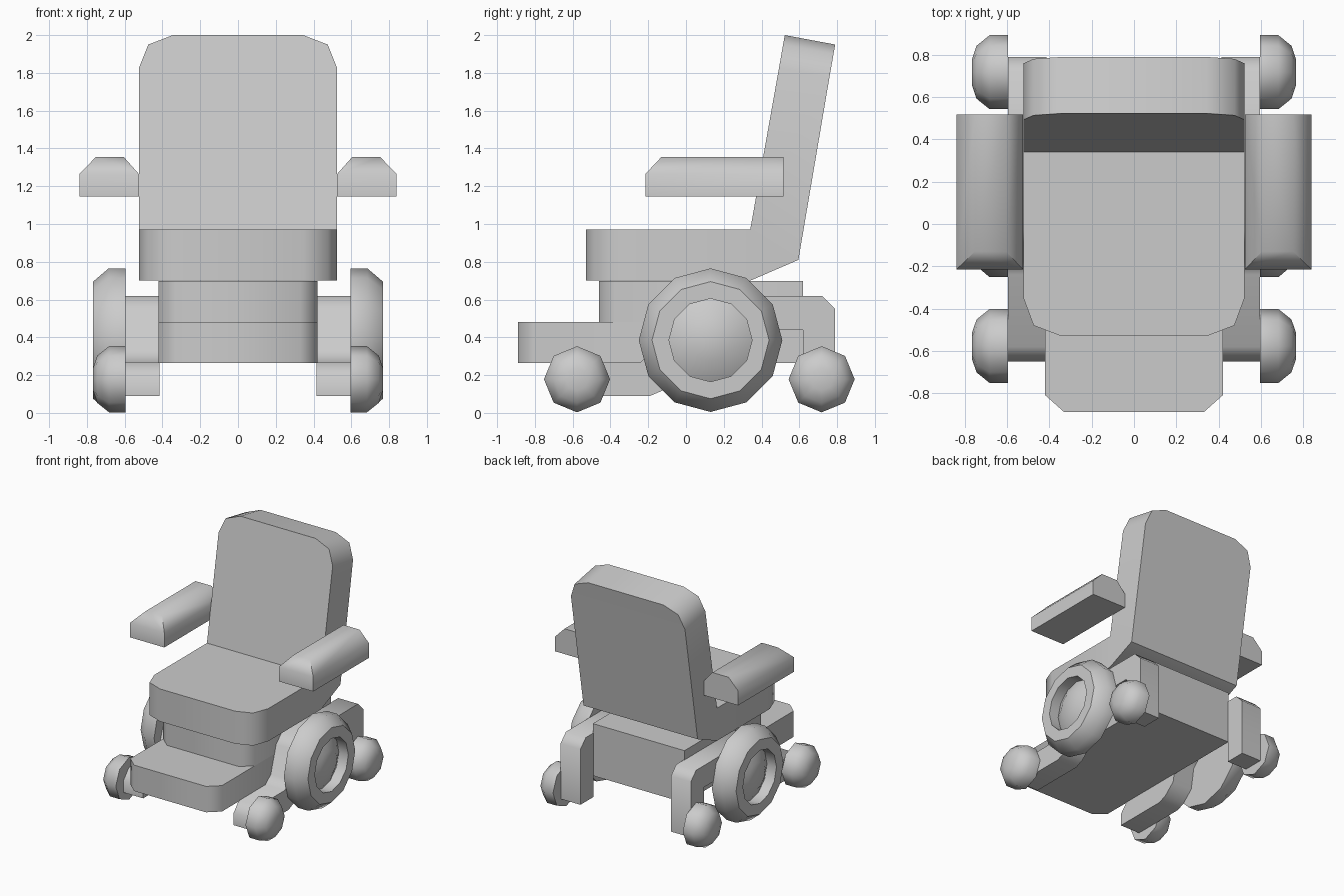
import bpy, bmesh
from math import radians, sin, cos, tau

if "Cube" in bpy.data.objects:
    bpy.data.objects.remove(bpy.data.objects["Cube"])


def finish(name, bm, angle=50, mirror=False):
    """Turn a bmesh into an object with smooth shading kept sharp by angle."""
    bmesh.ops.recalc_face_normals(bm, faces=bm.faces)
    me = bpy.data.meshes.new(name)
    bm.to_mesh(me)
    bm.free()
    me.shade_smooth()
    me.set_sharp_from_angle(angle=radians(angle))
    ob = bpy.data.objects.new(name, me)
    bpy.context.collection.objects.link(ob)
    if mirror:
        ob.modifiers.new("mirror", 'MIRROR').use_mirror_merge = False
    return ob


def prism(name, low, high, **kw):
    """Closed solid between two matching outlines."""
    bm = bmesh.new()
    a = [bm.verts.new(p) for p in low]
    b = [bm.verts.new(p) for p in high]
    n = len(a)
    bm.faces.new(a)
    bm.faces.new(b)
    for i in range(n):
        j = (i + 1) % n
        bm.faces.new((a[i], a[j], b[j], b[i]))
    return finish(name, bm, **kw)


def plan_block(name, half, z0, z1):
    """Symmetric plan outline (right half given) extruded upward."""
    plan = half + [(-x, y) for x, y in reversed(half)]
    prism(name, [(x, y, z0) for x, y in plan], [(x, y, z1) for x, y in plan])


def lathe(name, profile, sides, y, z, angle):
    """Spin an (x, radius) profile about the x direction, mirrored to both sides."""
    bm = bmesh.new()
    rings = [[bm.verts.new((x, y + r * sin(tau * i / sides), z + r * cos(tau * i / sides)))
              for i in range(sides)] for x, r in profile]
    for a, b in zip(rings, rings[1:]):
        for i in range(sides):
            j = (i + 1) % sides
            bm.faces.new((a[i], a[j], b[j], b[i]))
    bm.faces.new(rings[0])
    bm.faces.new(rings[-1])
    finish(name, bm, angle, mirror=True)


# Seat and leaning backrest: stations of (half width, upper y z, lower y z)
stations = [
    (0.345, (-0.53, 0.97), (-0.53, 0.70)),
    (0.475, (-0.48, 0.97), (-0.48, 0.70)),
    (0.523, (-0.35, 0.97), (-0.35, 0.70)),
    (0.523, (0.34, 0.97), (0.34, 0.70)),
    (0.523, (0.34, 0.97), (0.595, 0.81)),
    (0.523, (0.493, 1.83), (0.76, 1.78)),
    (0.475, (0.514, 1.95), (0.781, 1.90)),
    (0.345, (0.523, 2.0), (0.79, 1.95)),
]
bm = bmesh.new()
loops = [[bm.verts.new(p) for p in ((-w, *t), (w, *t), (w, *b), (-w, *b))]
         for w, t, b in stations]
for a, b in zip(loops, loops[1:]):
    for i in range(4):
        j = (i + 1) % 4
        bm.faces.new((a[i], a[j], b[j], b[i]))
bm.faces.new(loops[0])
bm.faces.new(loops[-1])
bmesh.ops.remove_doubles(bm, verts=bm.verts, dist=0.001)
finish("seat_and_backrest", bm)

# Chassis base running forward into the footrest, with the body above it
plan_block("footrest_base", [(0.42, 0.62), (0.42, -0.81), (0.33, -0.89)], 0.265, 0.48)
plan_block("body", [(0.42, 0.62), (0.42, -0.38), (0.33, -0.46)], 0.48, 0.697)

# Side frames: low front bar stepping up, then dropping to the rear caster
frame = [(-0.65, 0.09), (-0.19, 0.09), (-0.12, 0.12), (-0.03, 0.20), (0.0, 0.37),
         (0.07, 0.44), (0.62, 0.44), (0.62, 0.09), (0.79, 0.09), (0.79, 0.55),
         (0.72, 0.62), (-0.03, 0.62), (-0.10, 0.55), (-0.17, 0.33), (-0.24, 0.27),
         (-0.58, 0.27), (-0.65, 0.19)]
prism("side_frame", [(0.415, y, z) for y, z in frame],
      [(0.597, y, z) for y, z in frame], mirror=True)

# Drive wheels with a sunken dish and raised hub
lathe("drive_wheel", [(0.595, 0.38), (0.685, 0.38), (0.767, 0.31), (0.767, 0.22),
                      (0.68, 0.22), (0.74, 0.11)], 12, 0.13, 0.385, 46)

# Rounded casters front and rear
for label, y in (("front", -0.577), ("rear", 0.718)):
    lathe(label + "_caster", [(0.595, 0.175), (0.683, 0.175), (0.745, 0.125),
                              (0.767, 0.06)], 8, y, 0.178, 60)

# Armrests with bevelled top and sloped front
section = [(0.525, 1.145), (0.84, 1.145), (0.84, 1.265),
           (0.752, 1.355), (0.605, 1.355), (0.525, 1.265)]
prism("armrest", [(x, -0.13 if z > 1.3 else -0.215, z) for x, z in section],
      [(x, 0.517, z) for x, z in section], mirror=True)
# Split each bent front cap cleanly along the slope edge
arm = bpy.data.objects["armrest"]
bm = bmesh.new()
bm.from_mesh(arm.data)
cap = [f for f in bm.faces if len(f.verts) == 6 and f.calc_center_median().y < 0]
edge = [v for v in cap[0].verts if abs(v.co.z - 1.265) < 0.001]
bmesh.ops.connect_verts(bm, verts=edge)
bmesh.ops.recalc_face_normals(bm, faces=bm.faces)
bm.to_mesh(arm.data)
bm.free()
arm.data.set_sharp_from_angle(angle=radians(50))
